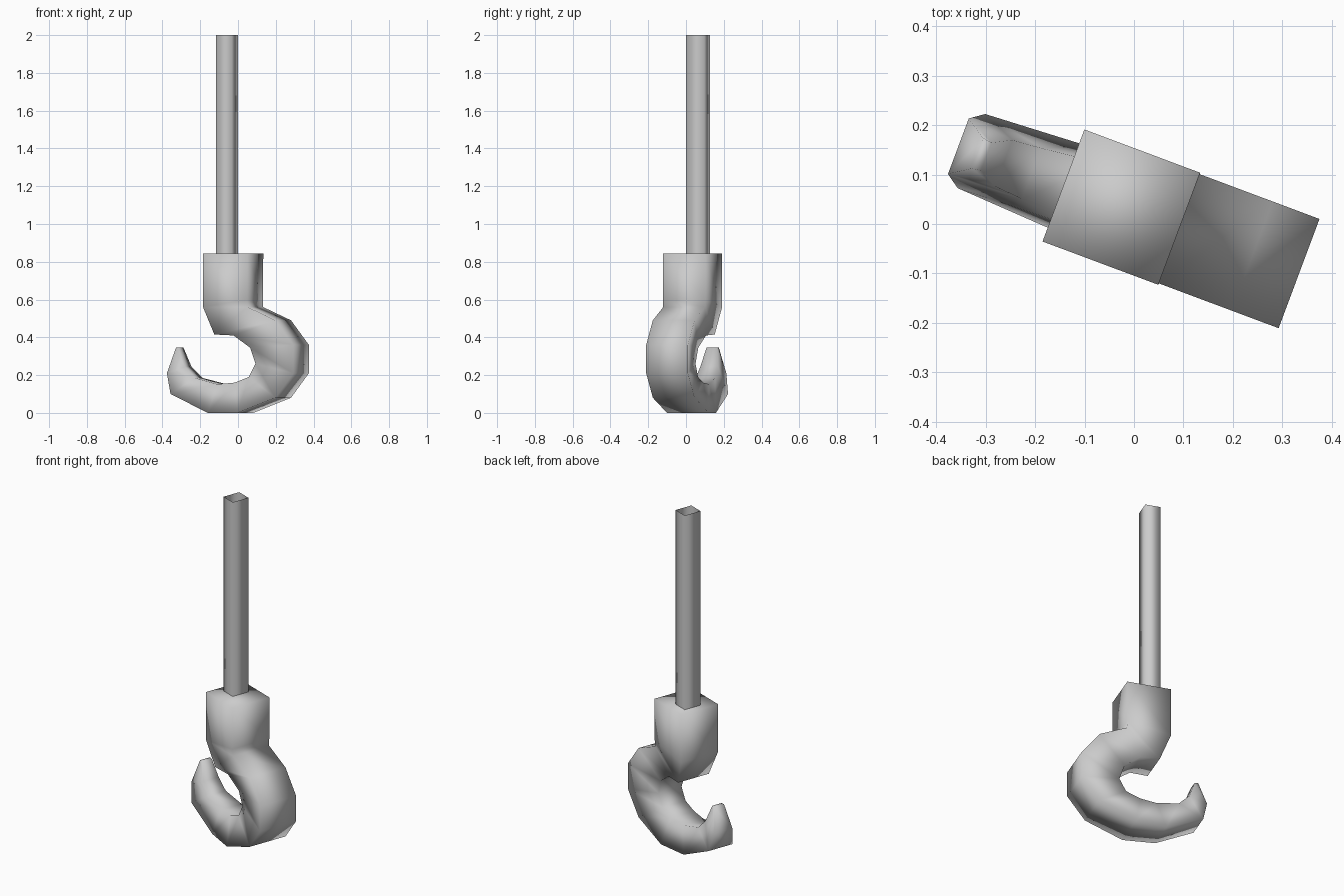
import bpy, bmesh, math

cube = bpy.data.objects.get("Cube")
if cube:
    bpy.data.objects.remove(cube)

TURN = math.radians(-20.5)

steel = bpy.data.materials.new("grey_steel")
steel.use_nodes = True
GREY = (0.6, 0.6, 0.6, 1)
steel.diffuse_color = GREY
steel.node_tree.nodes["Principled BSDF"].inputs["Base Color"].default_value = GREY


def loft(name, sections, cap_start=True, cap_end=True):
    """Skin a row of four-sided sections into one smooth-shaded object."""
    bm = bmesh.new()
    rings = [[bm.verts.new(p) for p in ring] for ring in sections]
    for a, b in zip(rings, rings[1:]):
        for i in range(4):
            j = (i + 1) % 4
            bm.faces.new((a[i], a[j], b[j], b[i]))
    if cap_start:
        bm.faces.new(rings[0])
    if cap_end:
        bm.faces.new(rings[-1])
    bmesh.ops.recalc_face_normals(bm, faces=bm.faces)
    for f in bm.faces:
        f.smooth = True
    mesh = bpy.data.meshes.new(name)
    bm.to_mesh(mesh)
    bm.free()
    mesh.materials.append(steel)
    obj = bpy.data.objects.new(name, mesh)
    obj.rotation_euler.z = TURN
    bpy.context.collection.objects.link(obj)
    return obj


# Hook: outer point, inner point, outer and inner half width
MID = 0.023
path = [
    ((0.089, 0.845), (-0.161, 0.845), 0.121, 0.121),
    ((0.088, 0.6), (-0.161, 0.56), 0.121, 0.121),
    ((0.09, 0.56), (-0.105, 0.415), 0.118, 0.10),
    ((0.247, 0.49), (0.0, 0.41), 0.118, 0.09),
    ((0.348, 0.36), (0.09, 0.345), 0.118, 0.08),
    ((0.348, 0.21), (0.118, 0.26), 0.118, 0.075),
    ((0.247, 0.08), (0.08, 0.19), 0.118, 0.075),
    ((0.033, 0.0), (0.0, 0.16), 0.118, 0.075),
    ((-0.145, 0.0), (-0.1, 0.152), 0.092, 0.07),
    ((-0.36, 0.1), (-0.23, 0.185), 0.08, 0.055),
    ((-0.388, 0.21), (-0.29, 0.245), 0.06, 0.05),
    ((-0.347, 0.345), (-0.328, 0.345), 0.033, 0.03),
]
loft("hook", [
    [(o[0], MID - wo, o[1]), (o[0], MID + wo, o[1]),
     (i[0], MID + wi, i[1]), (i[0], MID - wi, i[1])]
    for o, i, wo, wi in path])

# Square hollow rod, open at both ends
CX, CY, HX, HY = -0.076, 0.039, 0.043, 0.051
corners = [(-1, -1), (1, -1), (1, 1), (-1, 1)]
rod = loft("rod", [[(CX + sx * HX, CY + sy * HY, z) for sx, sy in corners]
                   for z in (0.84, 2.0)], cap_start=False, cap_end=False)
